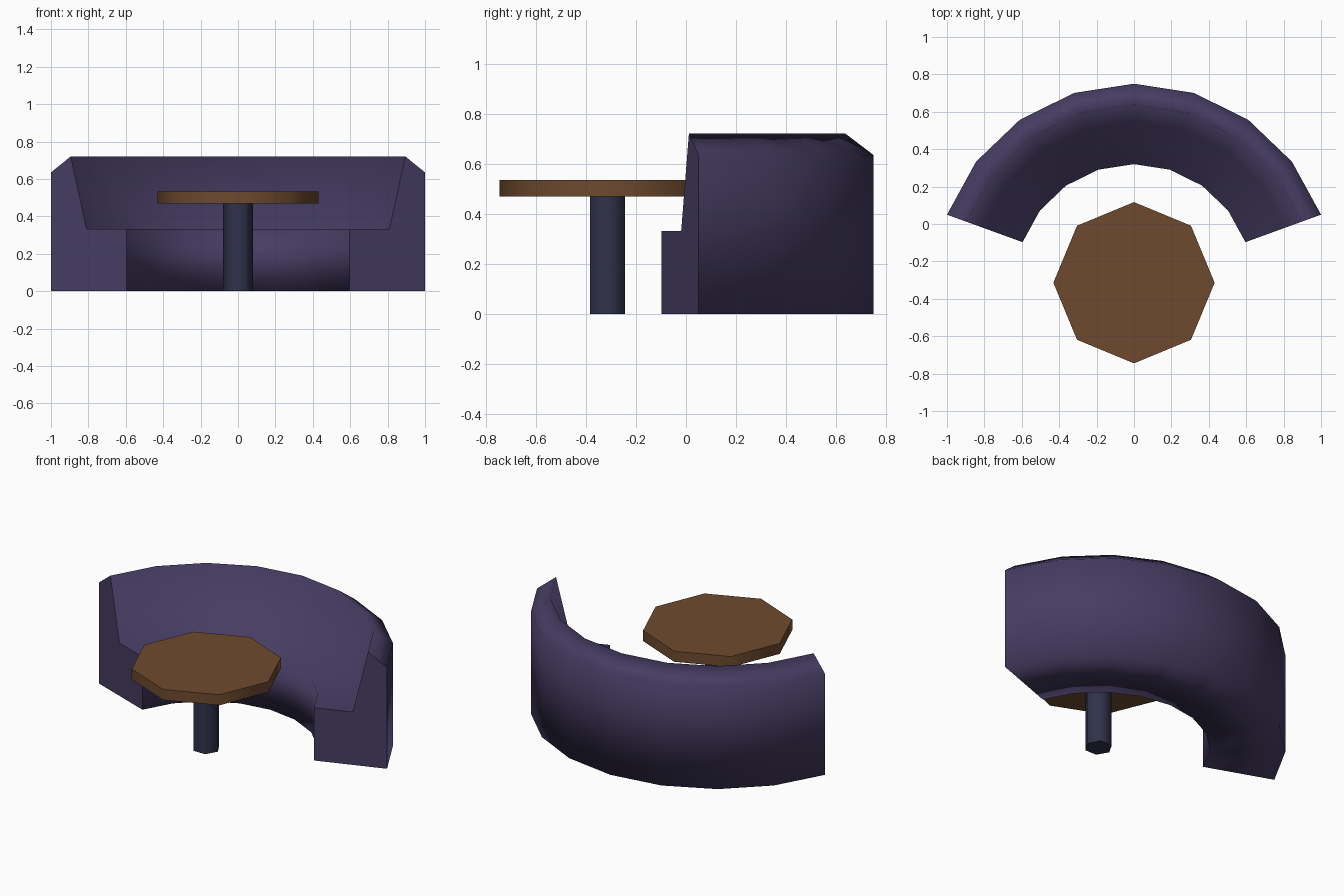
import bpy, bmesh, math

if "Cube" in bpy.data.objects:
    bpy.data.objects.remove(bpy.data.objects["Cube"])

CY = -0.314  # shared centre of the bench arc and the table


def srgb(r, g, b):
    return tuple((c / 255 / 12.92) if c < 10 else ((c / 255 + 0.055) / 1.055) ** 2.4
                 for c in (r, g, b)) + (1.0,)


def material(name, rgb):
    m = bpy.data.materials.new(name)
    m.diffuse_color = srgb(*rgb)
    m.use_nodes = True
    m.node_tree.nodes["Principled BSDF"].inputs["Base Color"].default_value = m.diffuse_color
    return m


purple = material("purple upholstery", (70, 60, 98))
wood = material("brown wood", (110, 74, 46))
metal = material("dark blue metal", (48, 50, 74))


def prism(name, sides, radius, z0, z1, mat):
    """Upright prism with a corner on +x, smooth sides and sharp rims."""
    bpy.ops.mesh.primitive_cylinder_add(vertices=sides, radius=radius, depth=z1 - z0,
                                        location=(0, CY, (z0 + z1) / 2),
                                        rotation=(0, 0, math.pi / 2))
    ob = bpy.context.object
    ob.name = name
    ob.data.materials.append(mat)
    bpy.ops.object.shade_smooth_by_angle(angle=math.radians(70))
    return ob


# curved bench: profile (radius, height) swept from 20 to 160 degrees
profile = [(0.634, 0), (0.634, 0.332), (0.862, 0.332),
           (0.952, 0.72), (1.064, 0.635), (1.064, 0)]
steps = 8
bm = bmesh.new()
rings = []
for i in range(steps + 1):
    a = math.radians(20 + 140 * i / steps)
    rings.append([bm.verts.new((r * math.cos(a), CY + r * math.sin(a), z)) for r, z in profile])
n = len(profile)
for a, b in zip(rings, rings[1:]):
    for j in range(n):
        k = (j + 1) % n
        bm.faces.new((a[j], a[k], b[k], b[j])).smooth = True
# flat end caps with sharp borders
for ring in (rings[0], rings[-1]):
    cap = bm.faces.new(ring)
    for e in cap.edges:
        e.smooth = False
bmesh.ops.recalc_face_normals(bm, faces=bm.faces)
mesh = bpy.data.meshes.new("curved_bench")
bm.to_mesh(mesh)
bm.free()
mesh.materials.append(purple)
bpy.context.collection.objects.link(bpy.data.objects.new("curved_bench", mesh))

# table
prism("table_top", 8, 0.431, 0.468, 0.534, wood)
prism("table_leg", 6, 0.08, 0, 0.468, metal)
